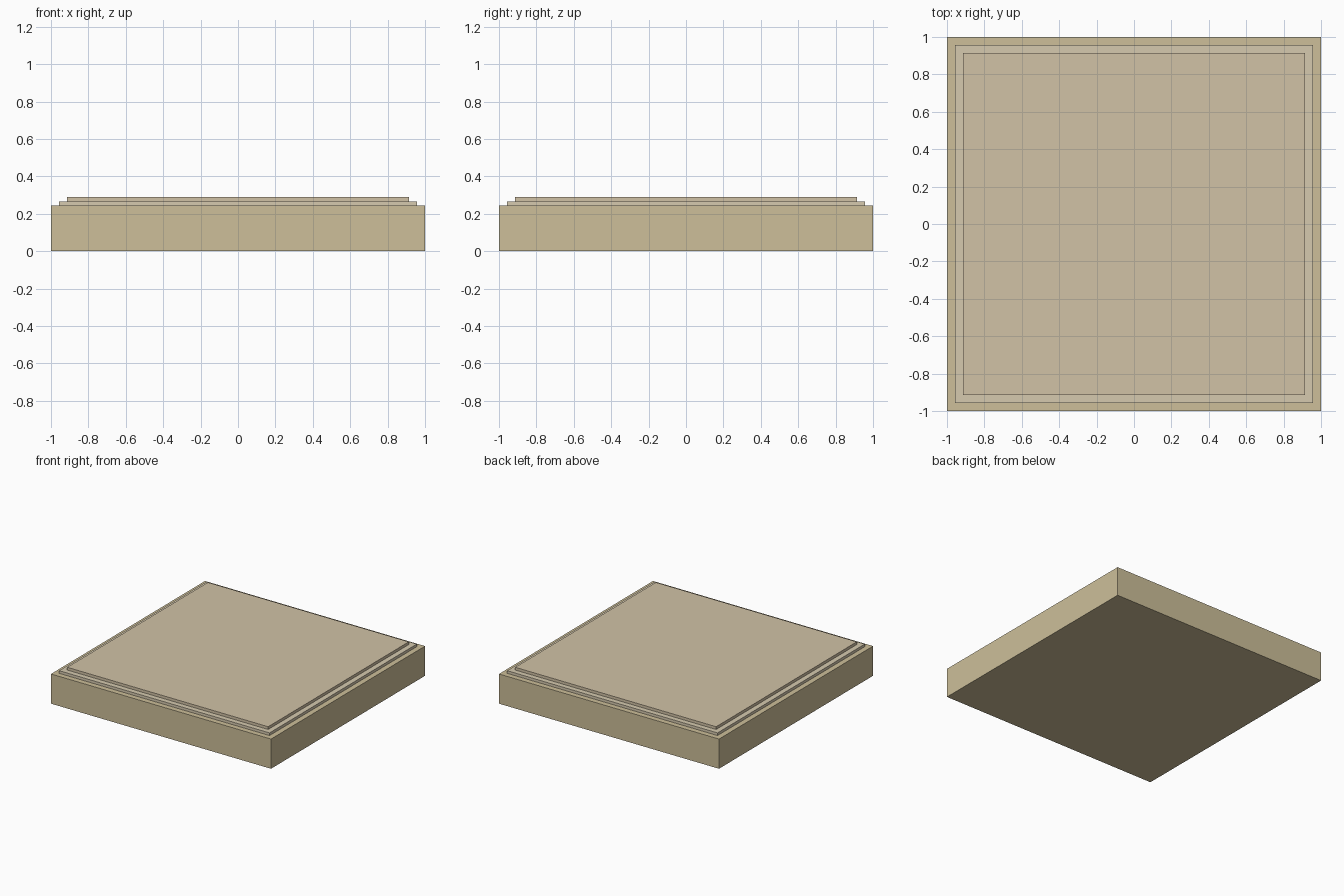
import bpy
import bmesh
from mathutils import Matrix

if "Cube" in bpy.data.objects:
    bpy.data.objects.remove(bpy.data.objects["Cube"])


def material(name, color):
    mat = bpy.data.materials.new(name)
    mat.diffuse_color = (*color, 1.0)
    mat.use_nodes = True
    mat.node_tree.nodes["Principled BSDF"].inputs["Base Color"].default_value = mat.diffuse_color
    return mat


def slab(name, half_width, z0, z1, mat):
    """Square slab centred on the z axis, from z0 to z1."""
    bm = bmesh.new()
    size = Matrix.Diagonal((2 * half_width, 2 * half_width, z1 - z0, 1))
    place = Matrix.Translation((0, 0, (z0 + z1) / 2))
    bmesh.ops.create_cube(bm, size=1, matrix=place @ size)
    mesh = bpy.data.meshes.new(name)
    bm.to_mesh(mesh)
    bm.free()
    mesh.materials.append(mat)
    obj = bpy.data.objects.new(name, mesh)
    bpy.context.collection.objects.link(obj)
    return obj


sand = material("sand", (0.61, 0.52, 0.32))
pale_sand = material("pale_sand", (0.67, 0.59, 0.43))
top_sand = material("top_sand", (0.64, 0.54, 0.38))

# Thick base, then two thin inset steps
slab("base_block", 1.0, 0.0, 0.244, sand)
slab("lower_step", 0.956, 0.244, 0.266, pale_sand)
slab("top_panel", 0.913, 0.266, 0.289, top_sand)
